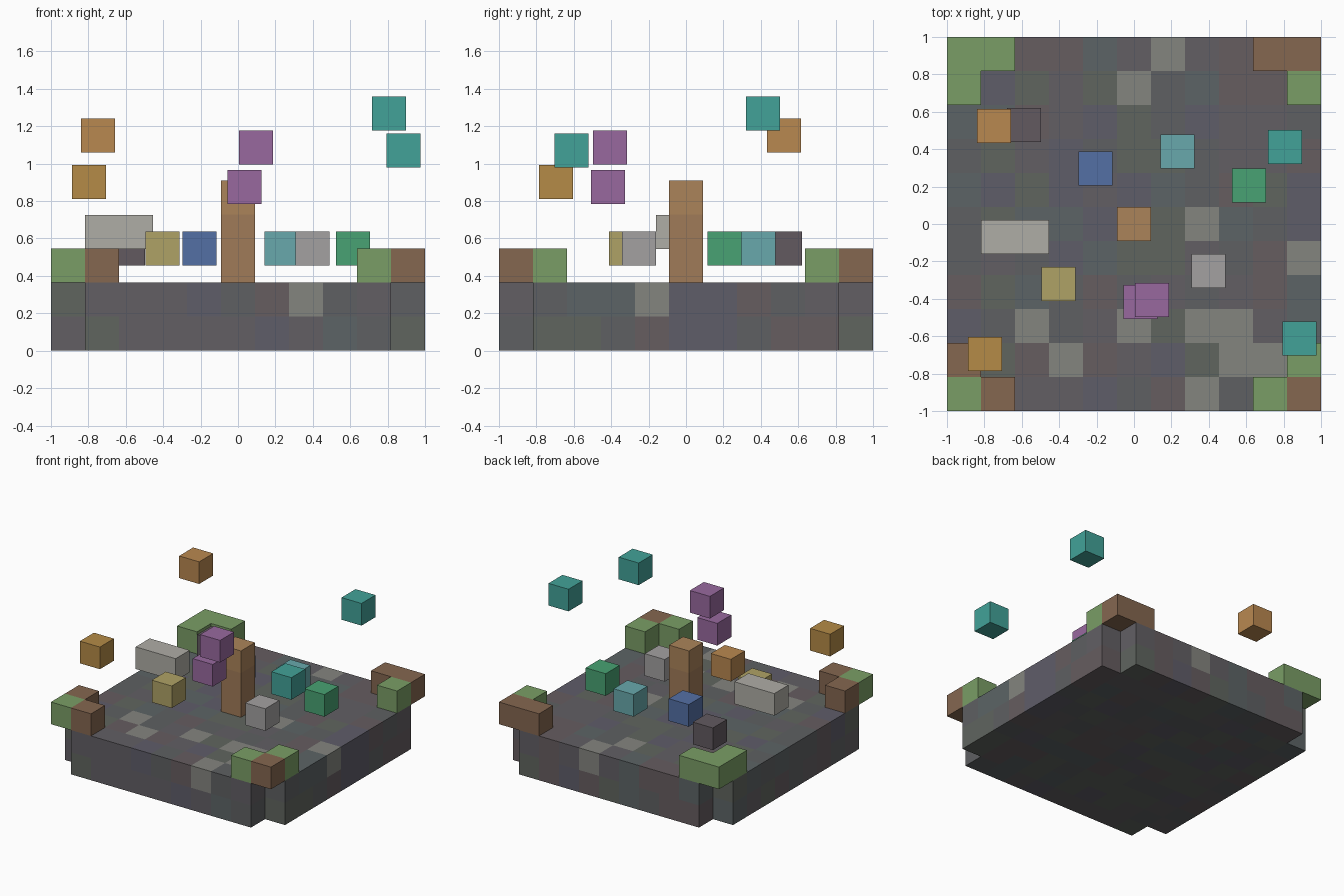
import bpy, bmesh, random
from mathutils import Vector

if "Cube" in bpy.data.objects:
    bpy.data.objects.remove(bpy.data.objects["Cube"])

random.seed(4)
N = 11
S = 2 / N  # voxel size


def mat(name, hexcol):
    m = bpy.data.materials.new(name)
    rgb = [int(hexcol[k:k + 2], 16) / 255 for k in (0, 2, 4)]
    m.diffuse_color = [((c + 0.055) / 1.055) ** 2.4 if c > 0.04 else c / 12.92 for c in rgb] + [1]
    m.use_nodes = True
    m.node_tree.nodes["Principled BSDF"].inputs["Base Color"].default_value = m.diffuse_color
    return m


def voxels(name, cells):
    """Closed shell around grid cells {(i, j, k): material}; faces between cells are left out."""
    bm = bmesh.new()
    me = bpy.data.meshes.new(name)
    mats = list(dict.fromkeys(cells.values()))
    for m in mats:
        me.materials.append(m)
    for c, m in cells.items():
        centre = Vector(((c[0] + .5) * S - 1, (c[1] + .5) * S - 1, (c[2] + .5) * S))
        for axis in range(3):
            for sign in (-1, 1):
                n = [0, 0, 0]
                n[axis] = sign
                if tuple(a + b for a, b in zip(c, n)) in cells:
                    continue
                u, v = Vector((0, 0, 0)), Vector((0, 0, 0))
                u[(axis + 1) % 3] = S / 2
                v[(axis + 2) % 3] = S / 2 * sign
                mid = centre + Vector(n) * S / 2
                f = bm.faces.new([bm.verts.new(mid + p) for p in (-u - v, u - v, u + v, v - u)])
                f.material_index = mats.index(m)
    bmesh.ops.remove_doubles(bm, verts=bm.verts, dist=1e-4)
    bm.to_mesh(me)
    bm.free()
    ob = bpy.data.objects.new(name, me)
    bpy.context.collection.objects.link(ob)
    return ob


def block(name, centre, m, size=(S, S, S)):
    bpy.ops.mesh.primitive_cube_add(size=1, location=centre)
    ob = bpy.context.object
    ob.name = name
    ob.scale = size
    ob.data.materials.append(m)


# Stone platform: two layers with the four corner columns missing
stones = [mat(f"stone_{k}", h) for k, h in enumerate(
    ("5E6062", "625F64", "60655F", "665D60", "5C6466", "5F5D69"))]
pale = mat("pale_stone", "84857F")
pale_tiles = {(6, 10), (5, 9), (7, 5), (10, 4), (2, 2), (5, 2), (7, 2), (8, 2),
              (3, 1), (8, 1), (9, 1), (7, 0)}
ends = (0, N - 1)
platform = {(i, j, k): pale if k == 1 and (i, j) in pale_tiles else random.choice(stones)
            for i in range(N) for j in range(N) for k in (0, 1)
            if not (i in ends and j in ends)}
voxels("stone_platform", platform)

# L-shaped grass and earth corners, overhanging the notches
grass, earth = mat("grass", "7A9E66"), mat("earth", "856750")
corners = {"front_left": (0, 0, grass, earth, earth),
           "front_right": (10, 0, earth, grass, grass),
           "back_left": (0, 10, grass, grass, grass),
           "back_right": (10, 10, earth, earth, grass)}
for name, (i, j, at, along_x, along_y) in corners.items():
    di, dj = (1 if i == 0 else -1), (1 if j == 0 else -1)
    voxels(name + "_corner", {(i, j, 2): at, (i + di, j, 2): along_x, (i, j + dj, 2): along_y})

# Central pillar, three blocks tall
wood, wood_top = mat("wood", "A07B58"), mat("wood_top", "AB845A")
voxels("pillar", {(5, 5, 2): wood, (5, 5, 3): wood, (5, 5, 4): wood_top})

# Hovering slab
block("pale_slab", (-.636, -.07, .636), mat("pale_slab", "AFADA6"), (2 * S, S, S))

# Cubes hovering just over the platform
H = 3 * S
for name, x, y, col in (("dark_cube", -.588, .53, "625A60"),
                        ("blue_cube", -.205, .296, "5470A5"),
                        ("cyan_cube", .233, .387, "68A9AC"),
                        ("green_cube", .614, .205, "48A273"),
                        ("yellow_cube", -.404, -.322, "AFA266"),
                        ("grey_cube", .397, -.252, "A3A1A1")):
    block(name, (x, y, H), mat(name, col))

# Cubes floating high up
for name, loc, col in (("back_orange_cube", (-.748, .525, 1.15), "B98850"),
                       ("front_orange_cube", (-.796, -.695, .903), "B58B47"),
                       ("lower_purple_cube", (.035, -.417, .876), "98699F"),
                       ("upper_purple_cube", (.095, -.407, 1.086), "98699F"),
                       ("back_teal_cube", (.807, .412, 1.267), "42A298"),
                       ("front_teal_cube", (.886, -.612, 1.07), "42A298")):
    block(name, loc, mat(name, col))
